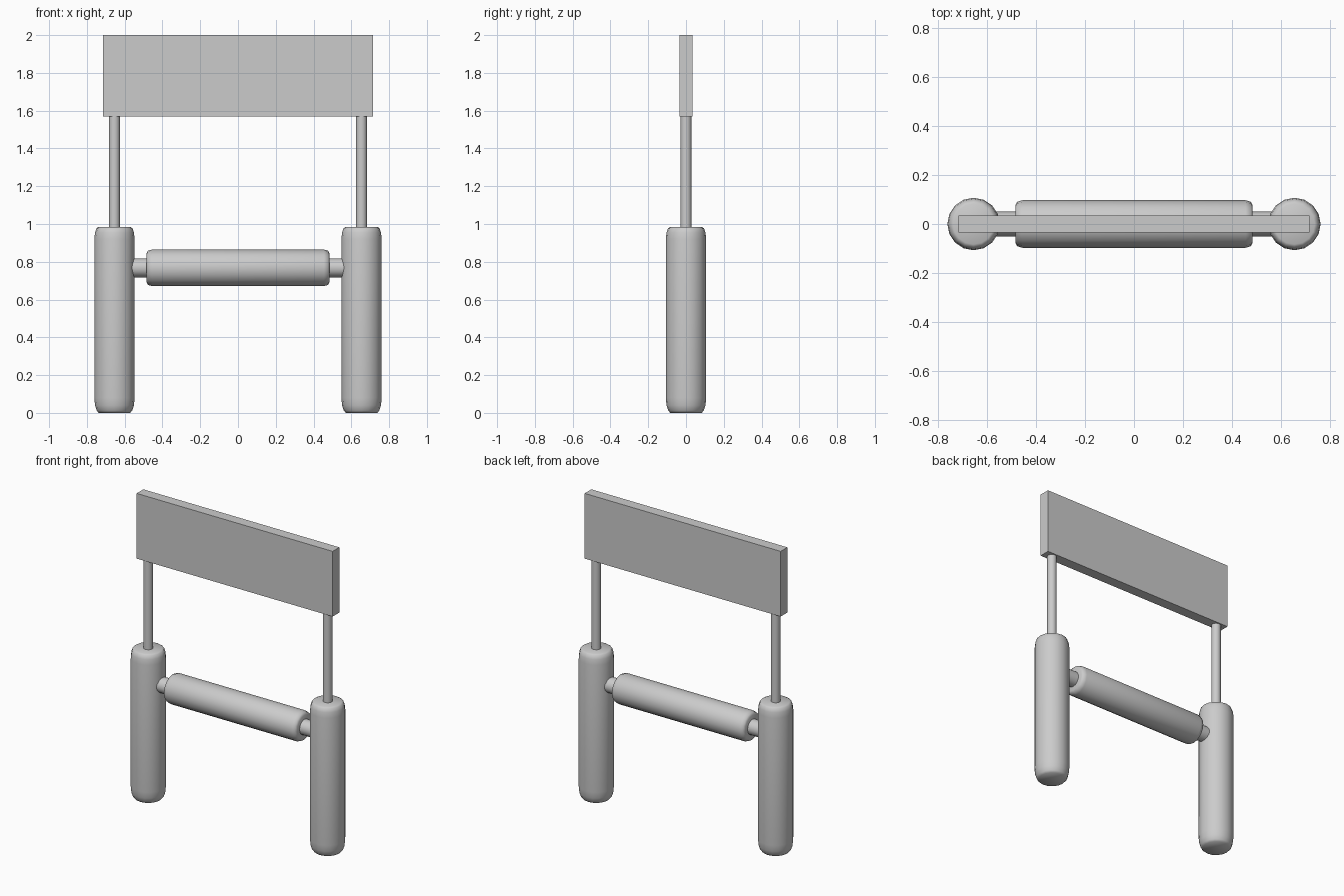
import bpy, bmesh, math
from mathutils import Matrix

if "Cube" in bpy.data.objects:
    bpy.data.objects.remove(bpy.data.objects["Cube"])

SIDES = 16


def lathe(name, profile, loc=(0, 0, 0), along_x=False):
    """Closed solid of revolution from (radius, height) points."""
    bm = bmesh.new()
    rings = []
    for r, h in profile:
        rings.append([bm.verts.new((r * math.cos(2 * math.pi * i / SIDES),
                                    r * math.sin(2 * math.pi * i / SIDES), h))
                      for i in range(SIDES)])
    for a, b in zip(rings, rings[1:]):
        for i in range(SIDES):
            j = (i + 1) % SIDES
            bm.faces.new((a[i], a[j], b[j], b[i]))
    bm.faces.new(rings[0][::-1])
    bm.faces.new(rings[-1])
    if along_x:
        bm.transform(Matrix.Rotation(math.pi / 2, 4, 'Y'))
    mesh = bpy.data.meshes.new(name)
    bm.to_mesh(mesh)
    bm.free()
    obj = bpy.data.objects.new(name, mesh)
    obj.location = loc
    bpy.context.collection.objects.link(obj)
    bpy.ops.object.select_all(action='DESELECT')
    obj.select_set(True)
    bpy.context.view_layer.objects.active = obj
    bpy.ops.object.shade_smooth_by_angle(angle=math.radians(50))
    return obj


# Padded posts with thin poles rising to the board
post = [(0.083, 0), (0.094, 0.012), (0.103, 0.04), (0.107, 0.08),
        (0.107, 0.92), (0.103, 0.955), (0.095, 0.978), (0.083, 0.985)]
for side, x in (("left", -0.654), ("right", 0.654)):
    lathe(side + "_post", post, (x, 0, 0))
    lathe(side + "_pole", [(0.029, 0.96), (0.029, 1.58)], (x, 0, 0))

# Padded crossbar on a thinner axle
lathe("crossbar_pad", [(0.076, -0.484), (0.09, -0.477), (0.097, -0.455),
                       (0.097, 0.455), (0.09, 0.477), (0.076, 0.484)],
      (0, 0, 0.768), True)
lathe("crossbar_axle", [(0.05, -0.565), (0.05, 0.565)], (0, 0, 0.768), True)

# Flat board on top
bpy.ops.mesh.primitive_cube_add(size=1, location=(0, 0, 1.785))
board = bpy.context.object
board.name = "top_board"
board.scale = (1.43, 0.07, 0.43)
